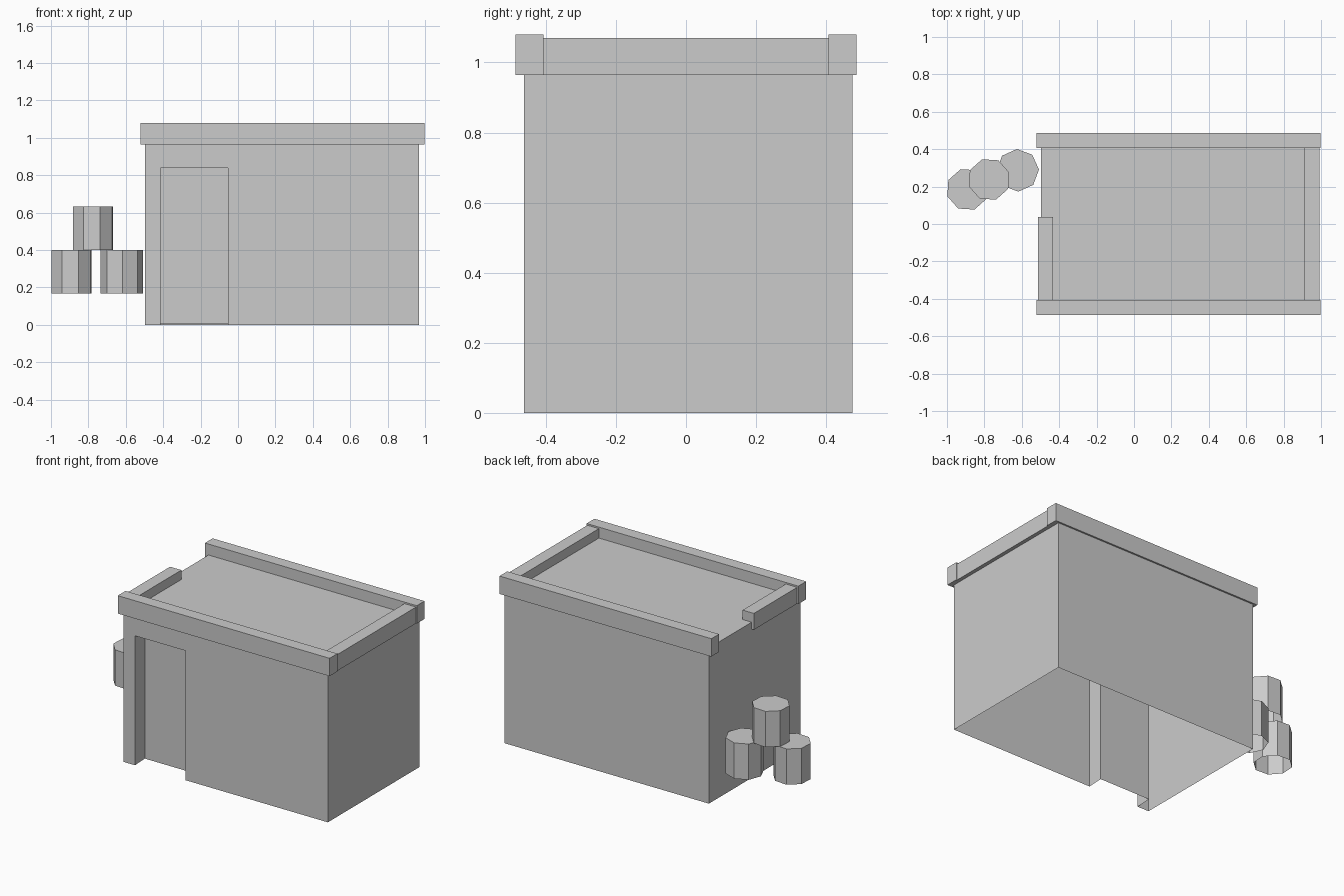
import bpy, bmesh, math

if "Cube" in bpy.data.objects:
    bpy.data.objects.remove(bpy.data.objects["Cube"])


def finish(bm, name):
    mesh = bpy.data.meshes.new(name)
    bm.to_mesh(mesh)
    bm.free()
    obj = bpy.data.objects.new(name, mesh)
    bpy.context.collection.objects.link(obj)
    return obj


def box(name, x, y, z):
    bm = bmesh.new()
    bmesh.ops.create_cube(bm, size=1)
    for v in bm.verts:
        v.co = [r[0] + (c + 0.5) * (r[1] - r[0]) for c, r in zip(v.co, (x, y, z))]
    return finish(bm, name)


def barrel(name, x, y, z, turn):
    bm = bmesh.new()
    bmesh.ops.create_cone(bm, cap_ends=True, segments=8, radius1=0.114,
                          radius2=0.114, depth=0.232)
    # bring a vertex onto the requested heading, and leave the underside open
    v = bm.verts[:][0].co
    angle = math.radians(turn) - math.atan2(v.y, v.x)
    bm.normal_update()
    under = [f for f in bm.faces if f.normal.z < -0.9]
    bmesh.ops.delete(bm, geom=under, context='FACES_ONLY')
    obj = finish(bm, name)
    obj.location = (x, y, z + 0.116)
    obj.rotation_euler.z = angle
    return obj


# Building shell: open underneath, with a recessed doorway in the front wall
X0, X1, Y0, Y1, H = -0.497, 0.968, -0.462, 0.475, 1.009
DX0, DX1, DH, DEPTH = -0.415, -0.053, 0.839, 0.10
bm = bmesh.new()


def face(*pts):
    bm.faces.new([bm.verts.new(p) for p in pts])


face((X1, Y0, 0), (X1, Y1, 0), (X1, Y1, H), (X1, Y0, H))
face((X1, Y1, 0), (X0, Y1, 0), (X0, Y1, H), (X1, Y1, H))
face((X0, Y1, 0), (X0, Y0, 0), (X0, Y0, H), (X0, Y1, H))
face((X0, Y0, H), (X1, Y0, H), (X1, Y1, H), (X0, Y1, H))
face((X0, Y0, 0), (DX0, Y0, 0), (DX0, Y0, H), (X0, Y0, H))
face((DX1, Y0, 0), (X1, Y0, 0), (X1, Y0, H), (DX1, Y0, H))
face((DX0, Y0, DH), (DX1, Y0, DH), (DX1, Y0, H), (DX0, Y0, H))
# Door jambs, lintel and door panel
D = Y0 + DEPTH
face((DX0, Y0, 0), (DX0, D, 0.005), (DX0, D, DH), (DX0, Y0, DH))
face((DX1, D, 0.005), (DX1, Y0, 0), (DX1, Y0, DH), (DX1, D, DH))
face((DX0, Y0, DH), (DX0, D, DH), (DX1, D, DH), (DX1, Y0, DH))
face((DX0, D, 0.005), (DX1, D, 0.005), (DX1, D, DH), (DX0, D, DH))
bmesh.ops.remove_doubles(bm, verts=bm.verts[:], dist=1e-4)
finish(bm, "building_shell")

# Roof parapets: long front and back, lower sides, the left one stopping short
PZ = 0.964
for name, y in (("parapet_front", (-0.486, -0.406)), ("parapet_back", (0.407, 0.486))):
    box(name, (-0.522, 0.997), y, (PZ, 1.08))
box("parapet_right", (0.909, 0.992), (-0.406, 0.407), (PZ, 1.07))
box("parapet_left", (-0.513, -0.432), (-0.406, 0.037), (PZ, 1.07))

# Stack of three octagonal barrels beside the left wall
barrel("barrel_lower_outer", -0.890, 0.185, 0.168, 19)
barrel("barrel_lower_inner", -0.622, 0.287, 0.168, 2)
barrel("barrel_upper", -0.775, 0.238, 0.401, 19)
